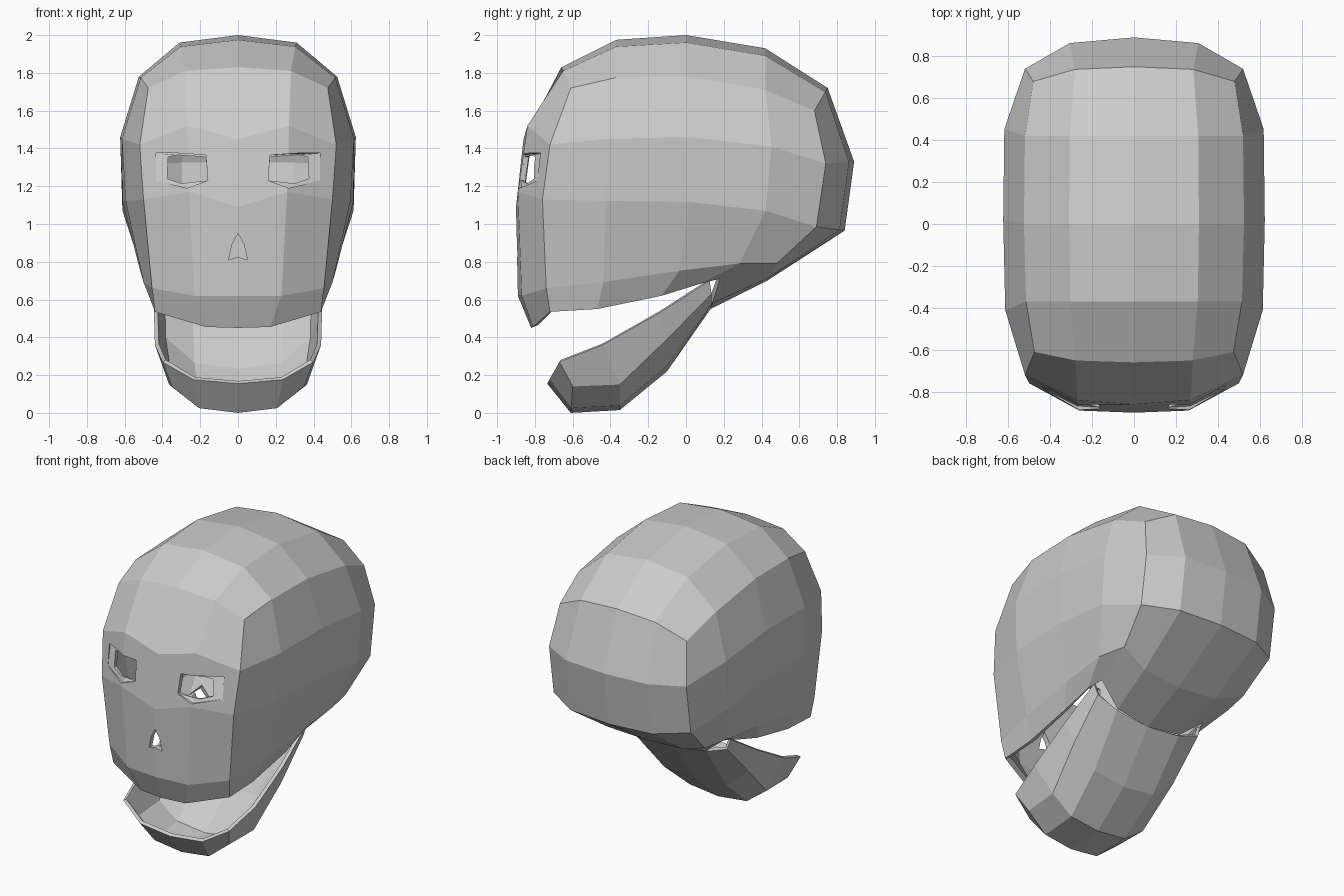
import bpy, bmesh
from mathutils import Vector

if "Cube" in bpy.data.objects:
    bpy.data.objects.remove(bpy.data.objects["Cube"])


def row_points(mid, edge, half=None):
    """Midline, half-way and edge points of one strip row (right side)."""
    m, e = Vector((0, *mid)), Vector(edge)
    h = m.lerp(e, 0.18)
    h.x = e.x * 0.59
    return [m, Vector(half) if half else h, e]


def shell(name, quads, thickness):
    """Mirrored, welded and thickened shell from right-side quads."""
    bm = bmesh.new()
    for q in quads:
        for s in (1, -1):
            bm.faces.new([bm.verts.new((p.x * s, p.y, p.z)) for p in q])
    bmesh.ops.remove_doubles(bm, verts=bm.verts, dist=0.0005)
    bmesh.ops.recalc_face_normals(bm, faces=bm.faces)
    me = bpy.data.meshes.new(name)
    bm.to_mesh(me)
    bm.free()
    ob = bpy.data.objects.new(name, me)
    bpy.context.collection.objects.link(ob)
    mod = ob.modifiers.new("thickness", "SOLIDIFY")
    mod.thickness, mod.offset = thickness, -1
    return ob


def grid_quads(g):
    return [(g[i][j], g[i][j + 1], g[i + 1][j + 1], g[i + 1][j])
            for i in range(len(g) - 1) for j in range(len(g[0]) - 1)]


def cut(target, name, outline, back):
    """Cut an (x, z) outline from the front to the given depth per point."""
    bm = bmesh.new()
    a = [bm.verts.new((x, -1.2, z)) for x, z in outline]
    b = [bm.verts.new((x, y, z)) for (x, z), y in zip(outline, back)]
    n = len(a)
    bm.faces.new(a)
    bm.faces.new(b[::-1])
    for i in range(n):
        j = (i + 1) % n
        bm.faces.new((a[j], a[i], b[i], b[j]))
    bmesh.ops.recalc_face_normals(bm, faces=bm.faces)
    me = bpy.data.meshes.new(name)
    bm.to_mesh(me)
    bm.free()
    ob = bpy.data.objects.new(name, me)
    bpy.context.collection.objects.link(ob)
    ob.hide_render = True
    ob.hide_viewport = True
    mod = target.modifiers.new(name, "BOOLEAN")
    mod.object, mod.operation, mod.solver = ob, "DIFFERENCE", "EXACT"


# Cranium: central strip from the upper lip, over the crown, to the nape
mids = [(-.82, .45), (-.89, .62), (-.90, 1.09), (-.86, 1.45), (-.66, 1.83),
        (-.37, 1.975), (0, 2.0), (.42, 1.93), (.75, 1.72),
        (.89, 1.33), (.84, .965), (.43, .70), (.13, .55)]
edges = [(.44, -.72, .535), (.455, -.74, .66), (.5, -.76, 1.13), (.52, -.72, 1.42), (.475, -.61, 1.72),
         (.515, -.37, 1.775), (.525, 0, 1.78), (.52, .42, 1.71), (.48, .68, 1.6),
         (.52, .74, 1.32), (.52, .69, .985), (.48, .48, .79), (.41, .18, .71)]
shaped = {0: (.17, -.81, .455), 1: (.23, -.87, .62), 2: (.26, -.89, 1.17),
          3: (.27, -.84, 1.52), 12: (.25, .14, .58)}
strip = [row_points(m, e, shaped.get(i)) for i, (m, e) in enumerate(zip(mids, edges))]
quads = grid_quads(strip)

# Temples: side patch blended from its four borders, bulging outward
E = [Vector(e) for e in edges]
front, top, back = E[4::-1], E[4:9], E[8:13]
bottom = [E[0], Vector((.445, -.47, .55)), Vector((.45, -.13, .62)), Vector((.44, .08, .685)), E[12]]
bulge = [0, .062, .065, .02, 0]
side = []
for i in range(5):
    v, line = i / 4, []
    for j in range(5):
        u = j / 4
        p = front[i].lerp(back[i], u) + top[j].lerp(bottom[j], v)
        p -= top[0].lerp(top[4], u).lerp(bottom[0].lerp(bottom[4], u), v)
        if 0 < j < 4:
            p.x += bulge[i]
        line.append(p)
    side.append(line)
quads += grid_quads(side)
cranium = shell("cranium", quads, 0.035)

# Eye sockets: shallow frame plus through opening, and the nose opening
frame = [(.16, 1.23), (.27, 1.19), (.435, 1.23), (.435, 1.375), (.32, 1.375), (.17, 1.365)]
hole = [(.16, 1.23), (.3, 1.215), (.375, 1.24), (.37, 1.355), (.32, 1.365), (.17, 1.355)]
for s, label in ((1, "left"), (-1, "right")):
    cut(cranium, label + "_socket_frame_cutter", [(x * s, z) for x, z in frame],
        [-.875, -.868, -.785, -.76, -.82, -.85])
    cut(cranium, label + "_socket_cutter", [(x * s, z) for x, z in hole], [-.5] * 6)
cut(cranium, "nose_cutter",
    [(0, .95), (.032, .89), (.05, .81), (0, .825), (-.05, .81), (-.032, .89)], [-.5] * 6)

# Lower jaw: chin and underside strip with side walls
jaw_mids = [(-.735, .155), (-.61, .0), (-.35, .015), (-.1, .22), (.13, .55)]
jaw_edges = [(.40, -.67, .27), (.35, -.60, .14), (.365, -.35, .15), (.40, -.1, .39), (.405, .135, .63)]
jaw_half = {4: (.25, .135, .575)}
jaw = [row_points(m, e, jaw_half.get(i)) for i, (m, e) in enumerate(zip(jaw_mids, jaw_edges))]
lower = [r[2] for r in jaw[1:]]
rim = [jaw[0][2], Vector((.44, -.44, .36)), Vector((.445, -.14, .53)), Vector((.43, .125, .70))]
shell("lower_jaw", grid_quads(jaw) + grid_quads([lower, rim]), 0.022)
